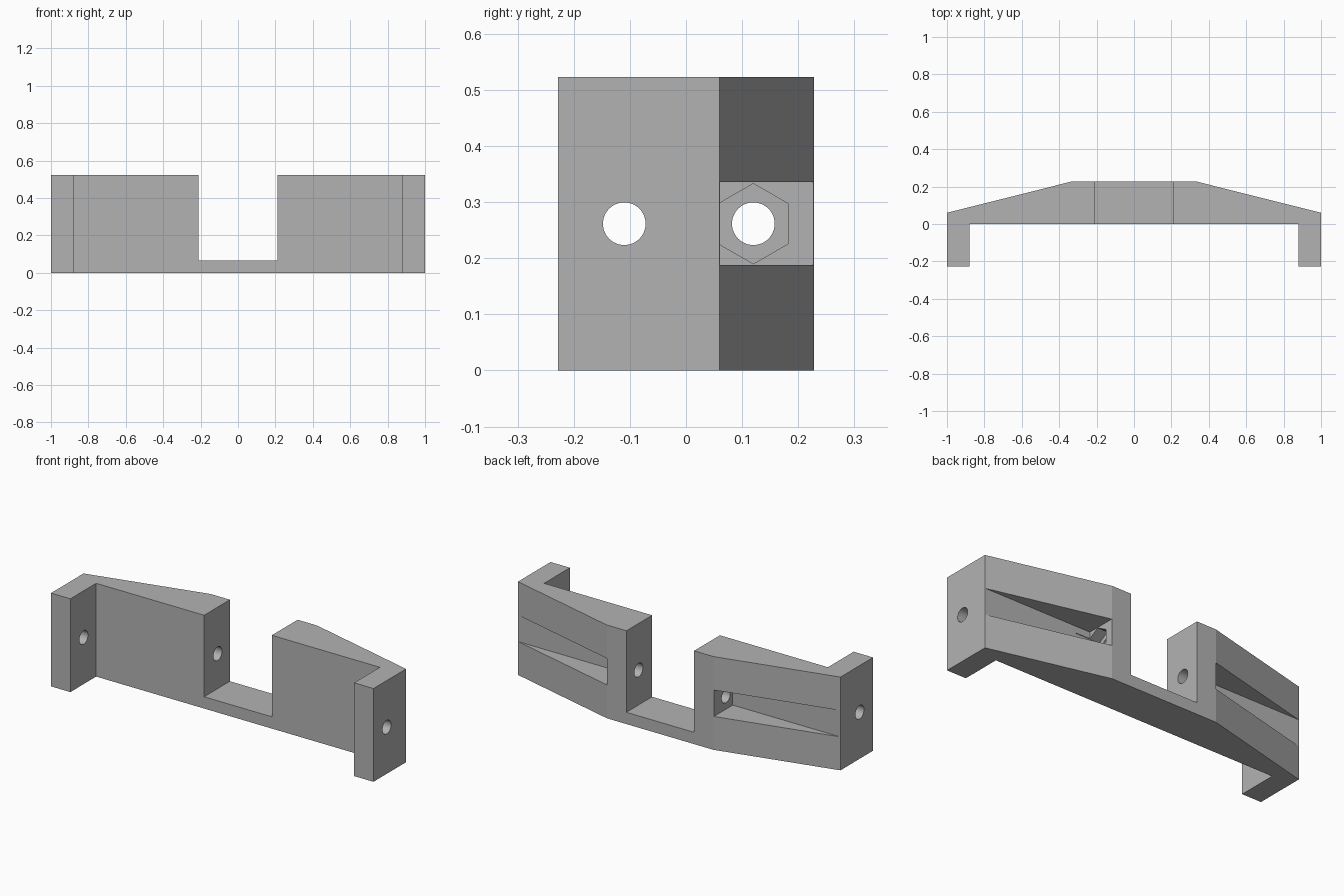
import bpy
import bmesh
import math

cube = bpy.data.objects.get("Cube")
if cube:
    bpy.data.objects.remove(cube, do_unlink=True)

HEIGHT = 0.523
MID = HEIGHT / 2

grey = bpy.data.materials.new("plain grey")
grey.use_nodes = True
tone = (0.45, 0.45, 0.45, 1)
grey.diffuse_color = tone
grey.node_tree.nodes["Principled BSDF"].inputs["Base Color"].default_value = tone


def prism(name, base, direction):
    """Extrude a closed outline along a direction."""
    bm = bmesh.new()
    face = bm.faces.new([bm.verts.new(p) for p in base])
    extruded = bmesh.ops.extrude_face_region(bm, geom=[face])["geom"]
    moved = [g for g in extruded if isinstance(g, bmesh.types.BMVert)]
    bmesh.ops.translate(bm, verts=moved, vec=direction)
    bmesh.ops.recalc_face_normals(bm, faces=bm.faces)
    mesh = bpy.data.meshes.new(name)
    bm.to_mesh(mesh)
    bm.free()
    mesh.materials.append(grey)
    obj = bpy.data.objects.new(name, mesh)
    bpy.context.collection.objects.link(obj)
    return obj


def box(name, x, y, z):
    base = [(x[0], y[0], z[0]), (x[1], y[0], z[0]),
            (x[1], y[1], z[0]), (x[0], y[1], z[0])]
    return prism(name, base, (0, 0, z[1] - z[0]))


def rod(name, x, y, radius, sides):
    """Regular prism along x at mid height, with a corner pointing up."""
    turns = [math.tau * i / sides for i in range(sides)]
    base = [(x[0], y + radius * math.sin(a), MID + radius * math.cos(a)) for a in turns]
    return prism(name, base, (x[1] - x[0], 0, 0))


# Bracket body: half outline mirrored across x
half = [(0.88, 0), (0.88, -0.228), (1, -0.228), (1, 0.06), (0.33, 0.228)]
outline = half + [(-x, y) for x, y in reversed(half)]
bracket = prism("bracket_body", [(x, y, 0) for x, y in outline], (0, 0, HEIGHT))

# Centre notch, bolt holes and nut pocket
cutters = [
    box("notch_cutter", (-0.21, 0.21), (-0.4, 0.4), (0.066, 0.8)),
    rod("leg_hole_cutter", (-1.1, 1.1), -0.11, 0.038, 48),
    rod("bolt_hole_cutter", (-0.6, 0.6), 0.12, 0.038, 48),
    rod("nut_pocket_cutter", (0.27, 0.42), 0.12, 0.0715, 6),
]

# Tapering access grooves in the back slopes
for side, span in (("left", (0.332, 1.1)), ("right", (-1.1, -0.332))):
    cutters.append(box(side + "_groove_cutter", span, (0.0605, 0.4),
                       (MID - 0.074, MID + 0.074)))

for cutter in cutters:
    cutter.hide_render = True
    cutter.hide_viewport = True
    cutter.display_type = 'WIRE'
    cut = bracket.modifiers.new(cutter.name, 'BOOLEAN')
    cut.operation = 'DIFFERENCE'
    cut.solver = 'EXACT'
    cut.object = cutter

# Bake the cuts and remove the helpers
bpy.context.view_layer.update()
graph = bpy.context.evaluated_depsgraph_get()
finished = bpy.data.meshes.new_from_object(bracket.evaluated_get(graph))
bracket.modifiers.clear()
bracket.data = finished
for cutter in cutters:
    bpy.data.objects.remove(cutter, do_unlink=True)
